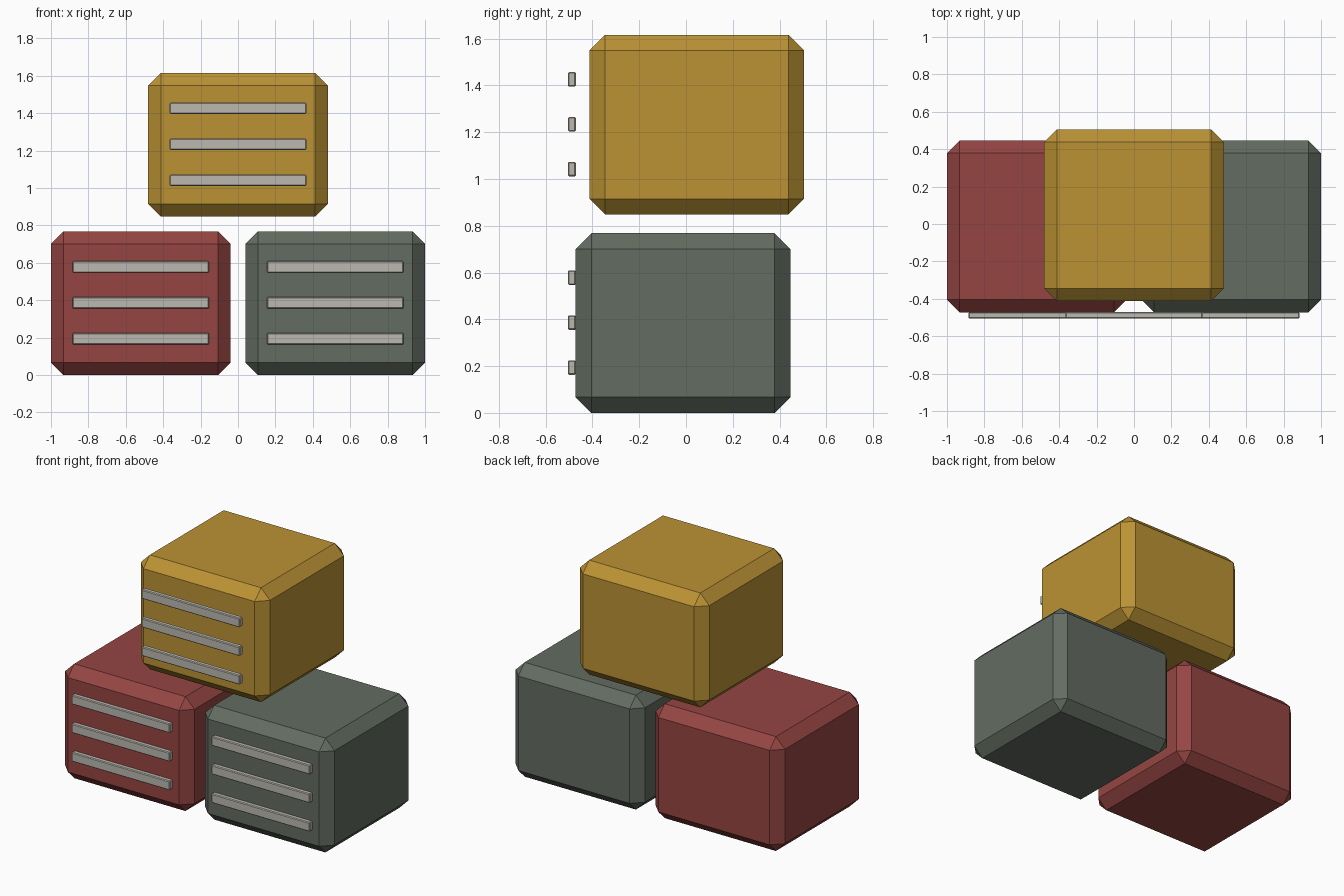
import bpy

if "Cube" in bpy.data.objects:
    bpy.data.objects.remove(bpy.data.objects["Cube"])


def material(name, color):
    m = bpy.data.materials.new(name)
    m.diffuse_color = (*color, 1)
    m.use_nodes = True
    m.node_tree.nodes["Principled BSDF"].inputs["Base Color"].default_value = m.diffuse_color
    return m


def chamfered_box(name, center, size, chamfer, mat):
    bpy.ops.mesh.primitive_cube_add(size=1, location=center)
    ob = bpy.context.object
    ob.name = name
    ob.scale = size
    bpy.ops.object.transform_apply(location=False, rotation=False, scale=True)
    bevel = ob.modifiers.new("chamfer", 'BEVEL')
    bevel.width = chamfer
    bevel.segments = 1
    ob.data.materials.append(mat)
    return ob


slat_mat = material("slat_grey", (0.50, 0.48, 0.43))

# Crates: name, colour, x centre, y centre, base z
crates = [
    ("red", (0.30, 0.06, 0.055), -0.52, -0.013, 0.0),
    ("green", (0.125, 0.15, 0.12), 0.52, -0.013, 0.0),
    ("yellow", (0.50, 0.29, 0.035), 0.0, 0.046, 0.848),
]

for name, color, x, y, z in crates:
    # Crate body
    chamfered_box(name + "_crate", (x, y, z + 0.384), (0.96, 0.918, 0.768),
                  0.067, material(name + "_paint", color))
    # Front slats, all in one plane
    for i in range(3):
        chamfered_box(f"{name}_slat_{i + 1}", (x, -0.488, z + 0.194 + 0.192 * i),
                      (0.73, 0.034, 0.062), 0.005, slat_mat)
